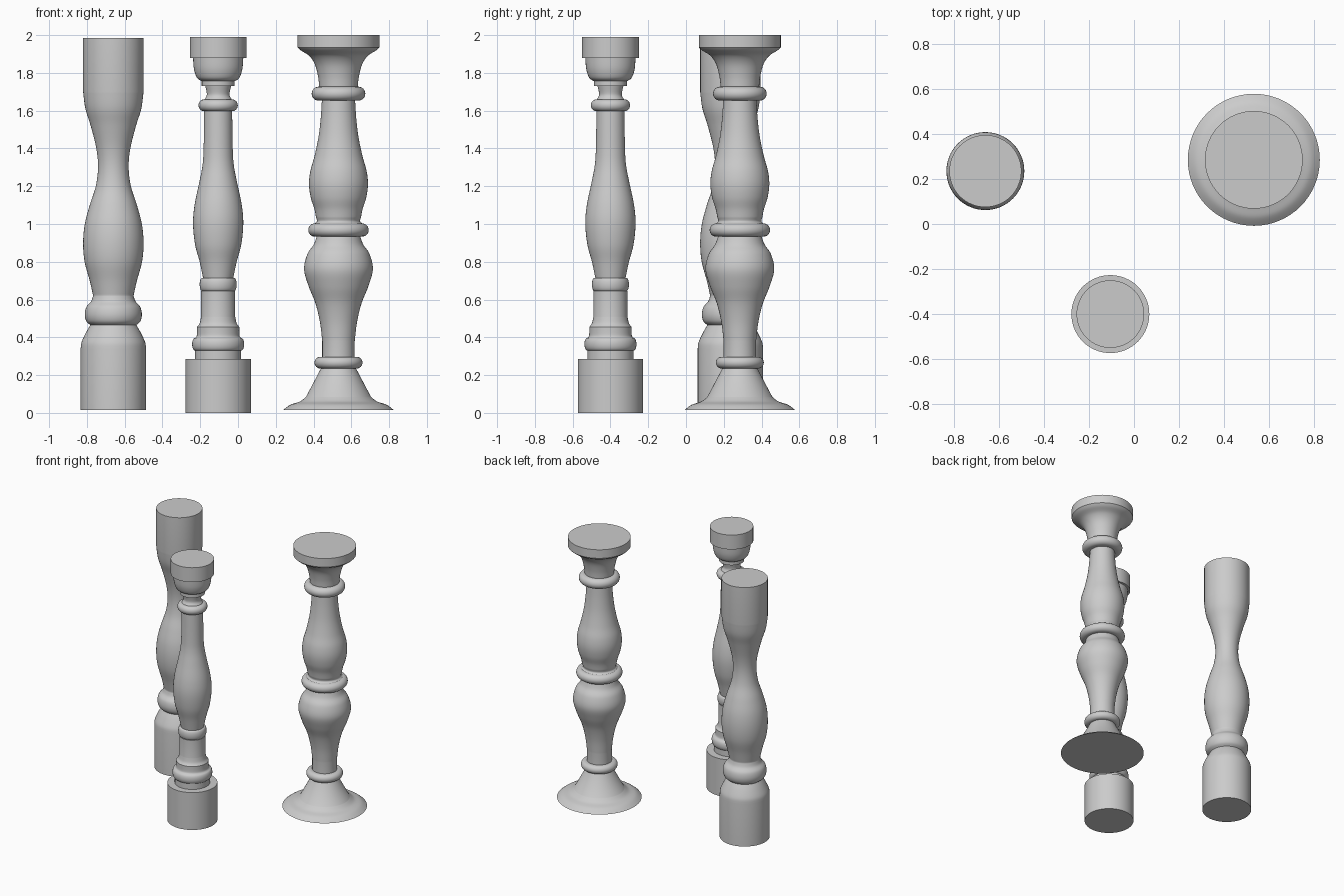
import bpy, bmesh, math

SIDES = 64


def curve(*pts, steps=6):
    """Smooth run of (radius, height) points through the given ones."""
    p = [pts[0], *pts, pts[-1]]
    out = []
    for i in range(1, len(p) - 2):
        for s in range(steps):
            t = s / steps
            out.append(tuple(
                0.5 * (2 * b + (c - a) * t + (2 * a - 5 * b + 4 * c - d) * t * t
                       + (3 * b - a - 3 * c + d) * t ** 3)
                for a, b, c, d in zip(p[i - 1], p[i], p[i + 1], p[i + 2])))
    return out + [pts[-1]]


def bead(r_in, r_out, z0, z1, steps=12):
    """Half-round moulding between two heights."""
    mid, half = (z0 + z1) / 2, (z1 - z0) / 2
    depth = min(r_out - r_in, half)
    arc = [(r_out - depth + depth * math.sin(math.pi * i / steps),
            mid - half * math.cos(math.pi * i / steps)) for i in range(steps + 1)]
    return [(r_in, z0)] + arc + [(r_in, z1)]


def lathe(name, x, y, *runs):
    """Turn the joined runs into a closed solid of revolution."""
    prof = []
    for pt in (q for run in runs for q in run):
        if not prof or math.dist(pt, prof[-1]) > 1e-4:
            prof.append(pt)
    bm = bmesh.new()
    rings = [[bm.verts.new((r * math.cos(2 * math.pi * k / SIDES),
                            r * math.sin(2 * math.pi * k / SIDES), z))
              for k in range(SIDES)] for r, z in prof]
    for lo, hi in zip(rings, rings[1:]):
        for k in range(SIDES):
            n = (k + 1) % SIDES
            bm.faces.new((lo[k], lo[n], hi[n], hi[k]))
    bm.faces.new(rings[0][::-1])
    bm.faces.new(rings[-1])
    mesh = bpy.data.meshes.new(name)
    bm.to_mesh(mesh)
    bm.free()
    ob = bpy.data.objects.new(name, mesh)
    ob.location = (x, y, 0)
    bpy.context.collection.objects.link(ob)
    bpy.context.view_layer.objects.active = ob
    ob.select_set(True)
    bpy.ops.object.shade_smooth_by_angle(angle=math.radians(35))
    ob.select_set(False)


# Plain baluster: drum base, one bead, long wavy shaft
lathe("plain_baluster", -0.66, 0.235,
      [(0.173, 0.015), (0.173, 0.34)],
      curve((0.173, 0.34), (0.168, 0.375), (0.145, 0.425), (0.122, 0.465)),
      curve((0.122, 0.465), (0.143, 0.485), (0.151, 0.52), (0.143, 0.56),
            (0.118, 0.59), (0.107, 0.62)),
      curve((0.107, 0.62), (0.125, 0.7), (0.152, 0.8), (0.16, 0.9), (0.151, 1.0),
            (0.125, 1.1), (0.093, 1.2), (0.081, 1.3), (0.09, 1.4), (0.12, 1.52),
            (0.148, 1.61), (0.16, 1.70)),
      [(0.16, 1.985)])

# Slim baluster: drum base, stepped foot, vase shaft, cup and cap
lathe("slim_baluster", -0.105, -0.4,
      [(0.173, 0.0), (0.173, 0.285), (0.122, 0.285), (0.122, 0.335)],
      bead(0.122, 0.138, 0.33, 0.397),
      curve((0.122, 0.397), (0.113, 0.41), (0.112, 0.455)),
      curve((0.112, 0.455), (0.098, 0.475), (0.09, 0.51)),
      [(0.09, 0.645)],
      bead(0.085, 0.098, 0.645, 0.715),
      curve((0.08, 0.715), (0.098, 0.80), (0.122, 0.89), (0.133, 1.0), (0.125, 1.1),
            (0.10, 1.22), (0.083, 1.31), (0.077, 1.40), (0.074, 1.6)),
      bead(0.074, 0.104, 1.597, 1.66),
      curve((0.072, 1.66), (0.06, 1.685), (0.068, 1.73)),
      [(0.087, 1.73), (0.087, 1.757)],
      curve((0.09, 1.757), (0.113, 1.775), (0.128, 1.82), (0.133, 1.88)),
      [(0.15, 1.88), (0.15, 1.99)])

# Candlestick baluster: flared foot, two bulbs, three beads, wide cap
lathe("candlestick_baluster", 0.532, 0.285,
      curve((0.293, 0.015), (0.255, 0.043), (0.205, 0.06), (0.172, 0.085)),
      [(0.093, 0.235)],
      bead(0.093, 0.127, 0.235, 0.297),
      [(0.086, 0.297), (0.086, 0.38)],
      curve((0.086, 0.38), (0.098, 0.48), (0.122, 0.58), (0.158, 0.67), (0.182, 0.76),
            (0.165, 0.84), (0.132, 0.89), (0.115, 0.935)),
      bead(0.115, 0.16, 0.933, 1.003),
      curve((0.125, 1.003), (0.114, 1.015), (0.119, 1.035)),
      curve((0.119, 1.035), (0.128, 1.08), (0.147, 1.14), (0.156, 1.21), (0.149, 1.28),
            (0.127, 1.36), (0.106, 1.46), (0.094, 1.56), (0.088, 1.655)),
      bead(0.088, 0.142, 1.653, 1.727),
      curve((0.102, 1.727), (0.108, 1.78), (0.125, 1.845), (0.155, 1.89),
            (0.198, 1.918), (0.217, 1.935)),
      [(0.217, 2.0)])
